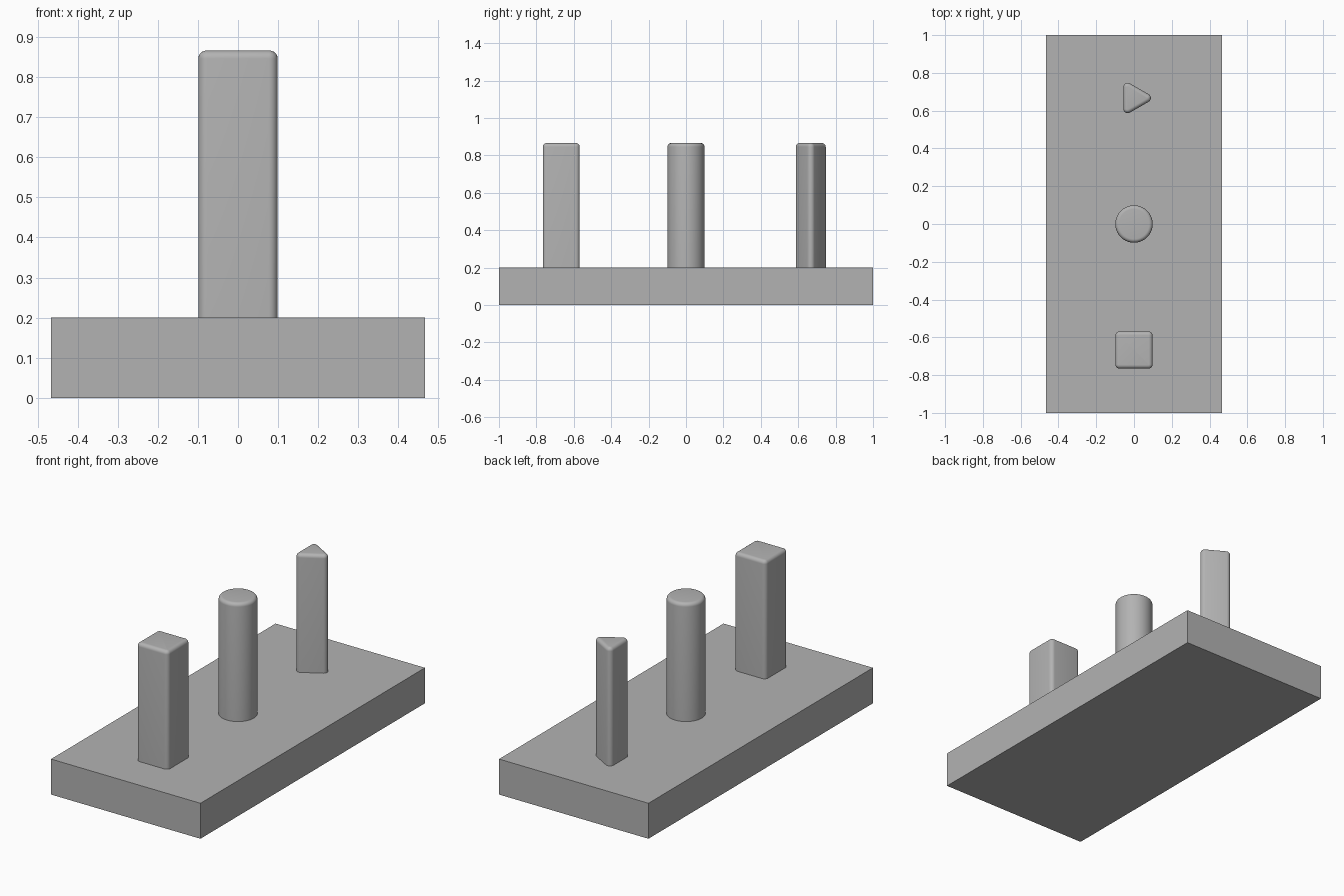
import bpy, bmesh
from math import sin, cos, pi

cube = bpy.data.objects.get("Cube")
if cube:
    bpy.data.objects.remove(cube, do_unlink=True)

grey = bpy.data.materials.new("plain grey")
grey.use_nodes = True
grey.diffuse_color = (0.45, 0.45, 0.45, 1)
grey.node_tree.nodes["Principled BSDF"].inputs["Base Color"].default_value = grey.diffuse_color

BASE_TOP, PEG_TOP, PEG_SPACING = 0.2, 0.866, 0.667
ROUND = 0.02    # rounding of the top rim
STEPS = 6


def outline(sides, reach, radius, turn, arc_steps):
    """Polygon of corner centres at the given reach, each corner swept by an arc."""
    points = []
    for i in range(sides):
        mid = turn + 2 * pi * i / sides
        for s in range(arc_steps):
            a = mid + 2 * pi / sides * (s / (arc_steps - 1) - 0.5)
            points.append((reach * cos(mid) + radius * cos(a),
                           reach * sin(mid) + radius * sin(a)))
    return points


def peg(name, y, sides, reach, radius, turn=0, arc_steps=7):
    """Upright peg with rounded corners and a rounded top rim."""
    bm = bmesh.new()
    levels = [(BASE_TOP, radius)]
    for s in range(STEPS + 1):
        a = pi / 2 * s / STEPS
        levels.append((PEG_TOP - ROUND * (1 - sin(a)), radius - ROUND * (1 - cos(a))))
    rings = [[bm.verts.new((px, py, z)) for px, py in outline(sides, reach, r, turn, arc_steps)]
             for z, r in levels]
    for low, high in zip(rings, rings[1:]):
        for i in range(len(low)):
            j = (i + 1) % len(low)
            bm.faces.new((low[i], low[j], high[j], high[i]))
    bm.faces.new(rings[-1])
    bm.faces.new(rings[0][::-1])
    # a full circle repeats the points where its arcs meet
    bmesh.ops.remove_doubles(bm, verts=bm.verts, dist=0.0001)
    bmesh.ops.recalc_face_normals(bm, faces=bm.faces)
    mesh = bpy.data.meshes.new(name)
    bm.to_mesh(mesh)
    bm.free()
    obj = bpy.data.objects.new(name, mesh)
    obj.location.y = y
    bpy.context.collection.objects.link(obj)
    mesh.materials.append(grey)
    bpy.context.view_layer.objects.active = obj
    obj.select_set(True)
    bpy.ops.object.shade_smooth_by_angle()
    obj.select_set(False)
    return obj


# Base slab
bpy.ops.mesh.primitive_cube_add(size=1, location=(0, 0, BASE_TOP / 2))
base = bpy.context.object
base.name = "base_slab"
base.scale = (0.932, 2, BASE_TOP)
base.data.materials.append(grey)
base.select_set(False)

# Three pegs, front to back
peg("square_peg", -PEG_SPACING, 4, 0.108, 0.0225, turn=pi / 4)
peg("round_peg", 0, 4, 0, 0.099, arc_steps=17)
peg("triangular_peg", PEG_SPACING, 3, 0.067, 0.0225)
